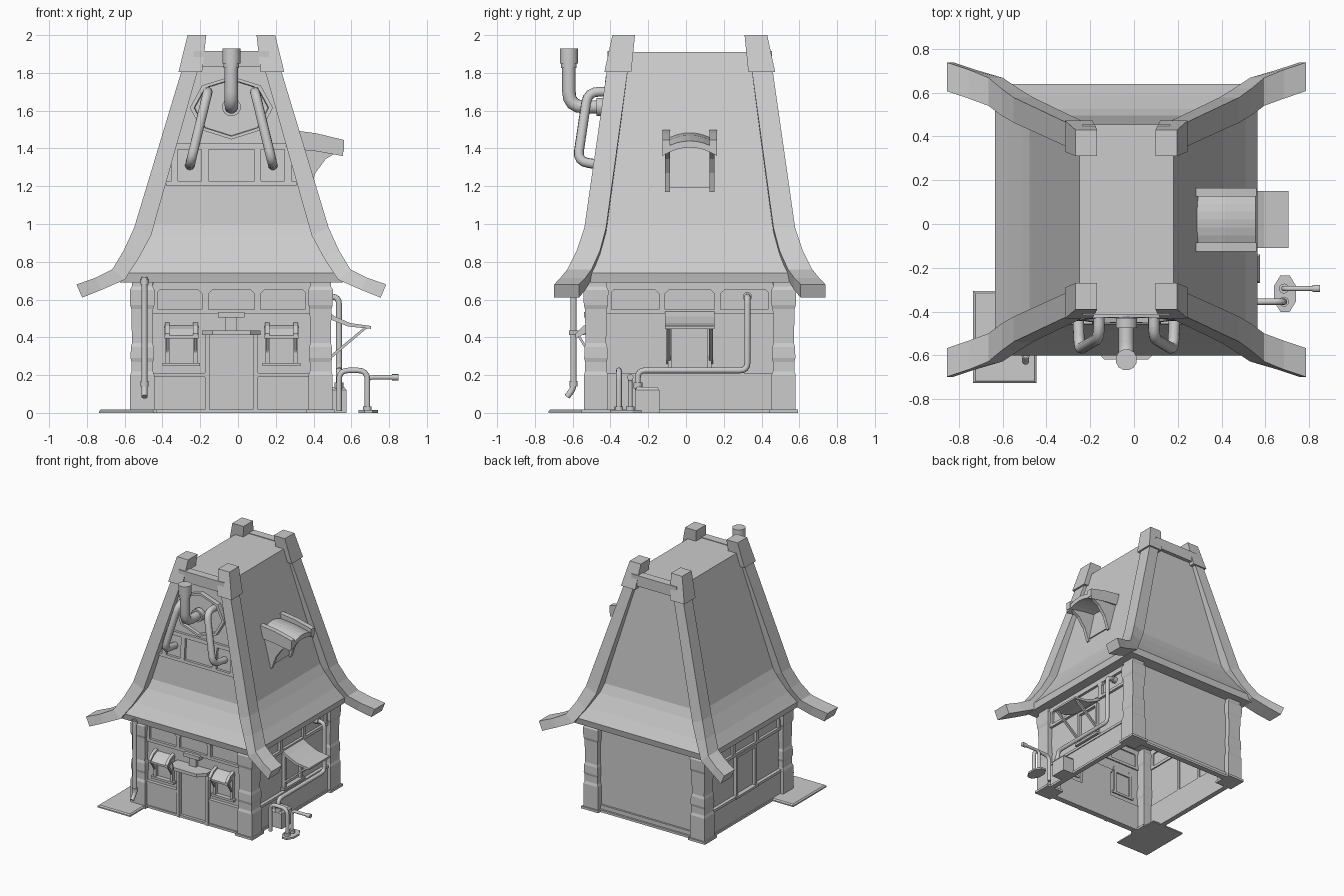
import bpy, bmesh
from math import pi, sin, cos
from mathutils import Matrix, Vector

if "Cube" in bpy.data.objects:
    bpy.data.objects.remove(bpy.data.objects["Cube"])

CX, CY = -0.035, 0.02
I = Matrix.Identity(4)
def side(deg):
    return Matrix.Translation((CX, CY, 0)) @ Matrix.Rotation(deg * pi / 180, 4, 'Z')
# Wall frames: u = across the wall, d = distance out from house centre
FRONT, RIGHT, BACK, LEFT = side(0), side(90), side(180), side(-90)

def loft(name, rings, M=I, caps=True):
    bm = bmesh.new()
    R = [[bm.verts.new(M @ Vector(p)) for p in r] for r in rings]
    n = len(R[0])
    for a, b in zip(R, R[1:]):
        for i in range(n):
            bm.faces.new((a[i], a[(i + 1) % n], b[(i + 1) % n], b[i]))
    if caps:
        bm.faces.new(R[0])
        bm.faces.new(R[-1])
    bmesh.ops.recalc_face_normals(bm, faces=bm.faces)
    me = bpy.data.meshes.new(name)
    bm.to_mesh(me)
    bm.free()
    ob = bpy.data.objects.new(name, me)
    bpy.context.collection.objects.link(ob)
    return ob

def rect(x0, x1, y0, y1, z):
    return [(x0, y0, z), (x1, y0, z), (x1, y1, z), (x0, y1, z)]

def box(name, u, d, z, M=FRONT):
    return loft(name, [rect(u[0], u[1], -d[0], -d[1], h) for h in z], M)

def prism(name, prof, u0, u1, M):  # (d, z) outline swept across the wall
    return loft(name, [[(u, -d, z) for d, z in prof] for u in (u0, u1)], M)

def pipe(name, pts, r, bend=0.05, sides=10):
    P = [Vector(p) for p in pts]
    path = [P[0]]
    for a, b, c in zip(P, P[1:], P[2:]):
        k = min(bend, (a - b).length * .49, (c - b).length * .49)
        s, e = b + (a - b).normalized() * k, b + (c - b).normalized() * k
        path += [s * (1 - t)**2 + b * 2 * t * (1 - t) + e * t * t for t in (0, .25, .5, .75, 1)]
    path.append(P[-1])
    rings, nrm = [], None
    for i, p in enumerate(path):
        t = (path[min(i + 1, len(path) - 1)] - path[max(i - 1, 0)]).normalized()
        nrm = t.orthogonal() if nrm is None else nrm - t * nrm.dot(t)
        nrm.normalize()
        b = t.cross(nrm)
        rings.append([p + (nrm * cos(2 * pi * j / sides) + b * sin(2 * pi * j / sides)) * r for j in range(sides)])
    ob = loft(name, rings)
    bpy.context.view_layer.objects.active = ob
    ob.select_set(True)
    bpy.ops.object.shade_smooth_by_angle(angle=0.8)
    ob.select_set(False)

# Walls: open shell, and a low plinth on each side
loft("walls", [rect(-.49, .49, -.515, .515, z) for z in (0, .72)], FRONT, caps=False)
for n, M, w, d in (("front", FRONT, .5, .515), ("back", BACK, .5, .515), ("right", RIGHT, .53, .49), ("left", LEFT, .53, .49)):
    box(n + "_plinth", (-w, w), (d - .01, d + .03), (0, .018), M)
box("back_base_trim", (-.42, .42), (.5, .53), (0, .05), BACK)

# Corner posts with stepped profile
prof = [(0, .075), (.018, .075), (.018, .064), (.2, .064), (.22, .057), (.27, .057), (.29, .062),
        (.35, .06), (.37, .054), (.55, .058), (.57, .064), (.65, .066), (.67, .055), (.72, .055)]
for sx in (-1, 1):
    for sy in (-1, 1):
        loft("corner_post", [rect(sx*.472 - h, sx*.472 + h, sy*.497 - h, sy*.497 + h, z) for z, h in prof], FRONT)

# Frieze rails, mullions and wainscot panels
def frieze(n, M, w, d):
    for z in ((.525, .548), (.652, .70)):
        box(n + "_frieze_rail", (-w, w), (d - .01, d + .02), z, M)
    for u in (-w + .01, -w / 3, w / 3, w - .01):
        box(n + "_frieze_mullion", (u - .016, u + .016), (d - .01, d + .02), (.53, .68), M)
    for k in (-1, 0, 1):  # chamfered brackets in the panel corners
        for s in (-1, 1):
            u = k * w * 2 / 3 + s * (w / 3 - .016)
            loft(n + "_frieze_corner", [[(u, -y, .652), (u - s*.022, -y, .652), (u, -y, .63)] for y in (d - .01, d + .018)], M)
frieze("front", FRONT, .415, .515)
frieze("right", RIGHT, .44, .49)
frieze("left", LEFT, .44, .49)
for s in (-1, 1):
    box("front_wainscot", (s * .135, s * .42), (.5, .535), (0, .19))
    box("front_wainscot_cap", (s * .135, s * .42), (.5, .543), (.19, .21))
for n, M in (("right", RIGHT), ("left", LEFT)):
    box(n + "_wainscot", (-.44, .44), (.48, .51), (0, .19), M)
    box(n + "_wainscot_cap", (-.44, .44), (.48, .517), (.19, .21), M)

# Window frames
def window(n, M, u, w, z0, z1, d):
    for s in (-1, 1):
        box(n + "_jamb", (u + s * w, u + s * (w - .022)), (d - .01, d + .025), (z0, z1), M)
    box(n + "_sill", (u - w - .015, u + w + .015), (d - .01, d + .035), (z0 - .018, z0), M)
    box(n + "_head", (u - w, u + w), (d - .01, d + .025), (z1 - .02, z1), M)
for s in (-1, 1):
    u = s * .265
    window("front_window", FRONT, u, .085, .265, .45, .515)
    prism("front_awning", [(.51, .465), (.56, .445), (.60, .41), (.60, .395), (.555, .425), (.51, .445)], u - .09, u + .09, FRONT)
    for t in (-1, 1):
        v = u + t * .075
        prism("awning_rib", [(.51, .48), (.565, .46), (.605, .42), (.605, .395), (.51, .44)], v - .012, v + .012, FRONT)
        prism("awning_strut", [(.515, .28), (.515, .30), (.585, .415), (.595, .405)], v - .007, v + .007, FRONT)
window("right_window", RIGHT, 0, .115, .24, .5, .49)
window("left_window", LEFT, 0, .13, .21, .53, .49)

# Right window canopy and struts
prism("right_canopy", [(.48, .555), (.55, .51), (.63, .475), (.74, .46), (.74, .445), (.62, .457), (.54, .488), (.48, .53)], -.13, .13, RIGHT)
for s in (-1, 1):
    prism("canopy_strut", [(.495, .26), (.495, .28), (.705, .455), (.72, .45)], s * .103, s * .122, RIGHT)

# Door, jambs, canopy and hanging bracket
box("door", (-.115, .115), (.5, .522), (0, .42))
for s in (-1, 1):
    box("door_jamb", (s * .115, s * .14), (.5, .55), (0, .42))
loft("door_canopy", [[(-.155, -.5, z), (-.155, -.58, z), (-.1, -.64, z), (.1, -.64, z), (.155, -.58, z), (.155, -.5, z)] for z in (.412, .437)], FRONT)
box("door_bracket", (-.07, .07), (.51, .56), (.505, .535))
box("door_bracket_stem", (-.03, .03), (.51, .545), (.43, .505))

# Roof: curved hipped body with thick eave
loft("roof", [rect(-x, x, -y, y, z) for z, x, y in
     ((.69, .59, .61), (.74, .60, .62), (.82, .545, .568), (.93, .48, .505), (1.0, .443, .475), (1.91, .215, .40))], FRONT)
for n, M in (("front", FRONT), ("back", BACK)):
    box(n + "_ridge_rail", (-.2, .2), (.37, .435), (1.83, 1.915), M)

# Swept corner beams and caps
beam = [(.82, .68, .79, .61, .587, .718), (.72, .715, .69, .65, .553, .685), (.63, .76, .565, .705, .52, .648), (.57, .86, .49, .82, .475, .598),
        (.515, .98, .425, .94, .443, .558), (.255, 1.84, .17, 1.84, .325, .435)]
for sx in (-1, 1):
    for sy in (-1, 1):
        loft("corner_beam", [[(sx*a, sy*y0, za), (sx*a, sy*y1, za), (sx*b, sy*y1, zb), (sx*b, sy*y0, zb)]
                             for a, za, b, zb, y0, y1 in beam], FRONT)
        loft("beam_cap", [rect(sx*.155, sx*.28, sy*.31, sy*.452, 1.805), rect(sx*.133, sx*.232, sy*.29, sy*.41, 2)], FRONT)

# Front gable framing lies on the sloped roof face
def gd(z, t):
    return -(.475 - (z - 1) * .0824 + t)
def gable(name, u0, u1, z0, z1, t=.02):
    loft(name, [[(u0, gd(z, -.02), z), (u1, gd(z, -.02), z), (u1, gd(z, t), z), (u0, gd(z, t), z)] for z in (z0, z1)], FRONT)
gable("gable_lower_rail", -.345, .345, 1.205, 1.228)
gable("gable_upper_rail", -.29, .29, 1.395, 1.425)
for u in (-.3, -.14, .14, .3):
    gable("gable_mullion", u - .018, u + .018, 1.215, 1.41)
def octa(s, t):
    return [(.22 * s * sin(i * pi / 4), gd(1.615 + .167 * s * cos(i * pi / 4), t), 1.615 + .167 * s * cos(i * pi / 4)) for i in range(8)]
loft("octagon_window", [octa(1, -.02), octa(1, .035), octa(.9, .035), octa(.88, .015)], FRONT)

# Gable pipes and chimney
for s in (-1, 1):
    pipe("gable_pipe", [(CX + s*.125, -.38, 1.70), (CX + s*.125, -.52, 1.70), (CX + s*.215, -.575, 1.33), (CX + s*.22, -.42, 1.31)], .026, .06)
pipe("chimney_pipe", [(CX, -.38, 1.62), (CX, -.62, 1.62), (CX, -.62, 1.86)], .036, .08, 12)
pipe("chimney_collar", [(CX, -.43, 1.62), (CX, -.475, 1.62)], .05, sides=12)
pipe("chimney_head", [(CX, -.62, 1.85), (CX, -.62, 1.93)], .049, sides=12)
pipe("chimney_neck", [(CX, -.62, 1.825), (CX, -.62, 1.85)], .042, sides=12)

# Arched dormer hood on the right roof slope
def arch(d, top, h, w=.145):
    us = [w * (i / 4 - 1) for i in range(9)]
    up = [(u, -d, top - .045 * (u / w)**2) for u in us]
    return up + [(u, -d, z - h) for u, d_, z in reversed(up)]
loft("dormer_hood", [arch(.3, 1.485, .04), arch(.45, 1.47, .04), arch(.59, 1.44, .035)], RIGHT)
for s in (-1, 1):
    prism("dormer_rib", [(.3, 1.50), (.45, 1.48), (.595, 1.445), (.595, 1.385), (.3, 1.40)], s * .105, s * .145, RIGHT)
    prism("dormer_strut", [(.38, 1.17), (.41, 1.17), (.445, 1.27), (.5, 1.345), (.58, 1.39), (.58, 1.41), (.33, 1.43), (.33, 1.37)], s * .105, s * .13, RIGHT)
loft("dormer_pane", [rect(-.105, .105, -.3, -.405, 1.19), rect(-.105, .105, -.3, -.355, 1.42)], RIGHT)

# Front-left drain pipe and ground slab
pipe("drain_pipe", [(-.495, -.595, .72), (-.495, -.595, .13), (-.495, -.63, .085)], .016, .03)
for z in (.68, .14):
    pipe("drain_collar", [(-.495, -.595, z), (-.495, -.595, z + .03)], .022)
loft("ground_slab", [rect(-.735, -.445, -.727, -.305, 0), rect(-.735, -.445, -.727, -.305, .01), rect(-.725, -.455, -.717, -.315, .018)])

# Right-side tank, wall pipe and standpipe
loft("tank", [rect(.45, .575, -.27, -.14, 0), rect(.45, .575, -.27, -.14, .12), rect(.45, .563, -.258, -.152, .137)])
pipe("wall_pipe", [(.44, .325, .615), (.535, .325, .615), (.535, .325, .225), (.535, -.255, .225), (.535, -.255, .12)], .016, .04)
pipe("wall_pipe_flange", [(.455, .325, .615), (.49, .325, .615)], .025)
pipe("tank_flange", [(.535, -.255, .13), (.535, -.255, .16)], .024)
pipe("standpipe", [(.535, -.355, .01), (.535, -.355, .225), (.685, -.355, .225), (.685, -.355, .01)], .015, .05)
pipe("valve_pipe", [(.685, -.295, .01), (.685, -.295, .188), (.85, -.295, .188)], .012, .03)
pipe("valve_end", [(.815, -.295, .188), (.85, -.295, .188)], .017)
for y in (-.355, -.295):
    pipe("standpipe_foot", [(.685, y, .008), (.685, y, .035)], .023)
loft("standpipe_plate", [[(.69 + .055 * cos(a), -.318 + .09 * sin(a), z) for a in [(i + .5) * pi / 4 for i in range(8)]] for z in (0, .014)])
